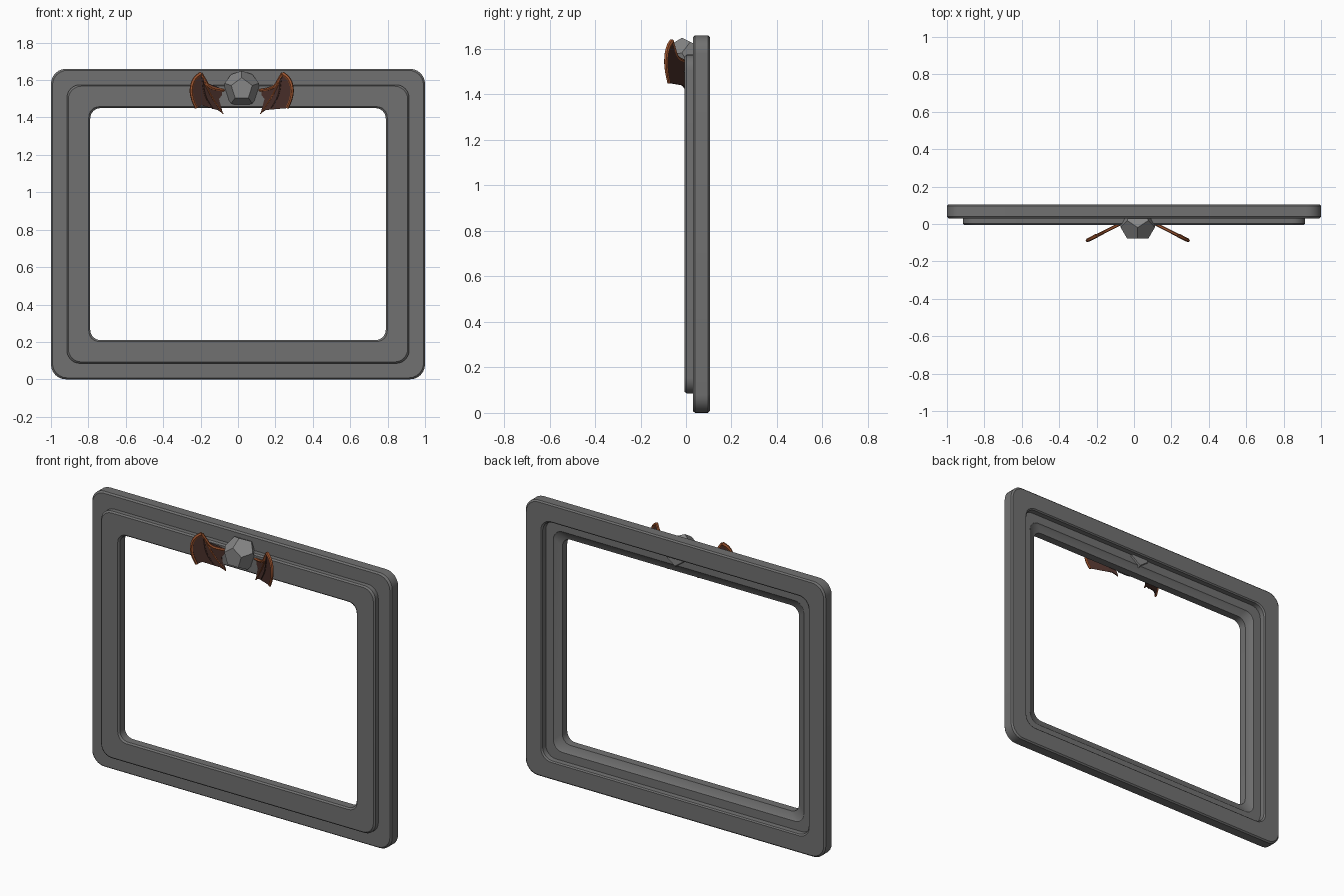
import bpy, bmesh, math
from mathutils import Vector

cube = bpy.data.objects.get("Cube")
if cube:
    bpy.data.objects.remove(cube)

HALF_W, HALF_H = 1.0, 0.83
CENTRE_X = 0.02  # ornament sits slightly off the middle


def material(name, rgb):
    m = bpy.data.materials.new(name)
    m.use_nodes = True
    colour = (*rgb, 1)
    m.diffuse_color = colour
    bsdf = next(n for n in m.node_tree.nodes if n.type == 'BSDF_PRINCIPLED')
    bsdf.inputs["Base Color"].default_value = colour
    return m


FRAME_GREY = material("frame grey", (0.165, 0.165, 0.165))
STONE_GREY = material("stone grey", (0.24, 0.24, 0.24))
BONE = material("burnt orange", (0.36, 0.095, 0.03))
SKIN = material("dark brown", (0.065, 0.028, 0.022))


def finish(bm, name, mat, smooth=None):
    bmesh.ops.recalc_face_normals(bm, faces=bm.faces)
    mesh = bpy.data.meshes.new(name)
    bm.to_mesh(mesh)
    bm.free()
    obj = bpy.data.objects.new(name, mesh)
    bpy.context.collection.objects.link(obj)
    mesh.materials.append(mat)
    if smooth:
        bpy.ops.object.select_all(action='DESELECT')
        obj.select_set(True)
        bpy.context.view_layer.objects.active = obj
        bpy.ops.object.shade_smooth_by_angle(angle=math.radians(smooth))
    return obj


def rounded_ring(inset, y, steps=6):
    """Rounded rectangle at a given inset from the outer edge."""
    radius = 0.08 - inset * 0.12
    points = []
    for corner, (sx, sz) in enumerate([(1, 1), (-1, 1), (-1, -1), (1, -1)]):
        cx = sx * (HALF_W - inset - radius)
        cz = sz * (HALF_H - inset - radius) + HALF_H
        for i in range(steps + 1):
            a = (corner + i / steps) * math.pi / 2
            points.append((cx + radius * math.cos(a), y, cz + radius * math.sin(a)))
    return points


def frame(name, profile):
    """Sweep a closed (inset, y) profile around the rectangle."""
    bm = bmesh.new()
    rings = [[bm.verts.new(p) for p in rounded_ring(*pt)] for pt in profile]
    n = len(rings[0])
    for k, ring in enumerate(rings):
        following = rings[(k + 1) % len(rings)]
        for i in range(n):
            j = (i + 1) % n
            bm.faces.new((ring[i], ring[j], following[j], following[i]))
    return finish(bm, name, FRAME_GREY, 30)


# Outer frame with a recess at the back, and the raised inner frame in front
frame("outer_frame", [(0, 0.04), (0, 0.097), (0.008, 0.105), (0.105, 0.105),
                      (0.112, 0.098), (0.116, 0.05), (0.116, 0.03), (0.008, 0.03)])
frame("inner_frame", [(0.085, 0.003), (0.085, 0.07), (0.165, 0.07), (0.172, 0.063),
                      (0.21, 0.05), (0.21, 0.003), (0.202, -0.006), (0.093, -0.006)])


# Twelve-sided stone, one face turned to the front with a corner upward
def stone(radius, centre):
    phi = (1 + math.sqrt(5)) / 2
    corners = [Vector((a, b, c)) for a in (-1, 1) for b in (-1, 1) for c in (-1, 1)]
    for a in (-1 / phi, 1 / phi):
        for b in (-phi, phi):
            corners += [Vector((0, a, b)), Vector((a, b, 0)), Vector((b, 0, a))]
    normal = Vector((1, 0, phi)).normalized()
    apex = Vector((phi, 0, 1 / phi))
    up = (apex - normal * apex.dot(normal)).normalized()
    side = up.cross(normal)
    bm = bmesh.new()
    for v in corners:
        local = Vector((v.dot(side), -v.dot(normal), v.dot(up)))
        bm.verts.new(centre + local * radius / math.sqrt(3))
    bmesh.ops.convex_hull(bm, input=bm.verts)
    bmesh.ops.dissolve_limit(bm, angle_limit=0.05, verts=bm.verts, edges=bm.edges)
    return finish(bm, "faceted_stone", STONE_GREY)


stone(0.098, Vector((CENTRE_X, 0, 1.553)))


# Bat wings, swept forward away from the stone
def wing_point(side, dx, z, forward=0.0):
    return Vector((CENTRE_X + side * dx, -0.5 * (dx - 0.1) - forward, z))


def membrane(name, side, outline):
    bm = bmesh.new()
    face = bm.faces.new([bm.verts.new(wing_point(side, *p, -0.003)) for p in outline])
    bmesh.ops.triangulate(bm, faces=[face])
    copy = bmesh.ops.extrude_face_region(bm, geom=bm.faces[:])["geom"]
    for v in copy:
        if isinstance(v, bmesh.types.BMVert):
            v.co.y -= 0.006
    return finish(bm, name, SKIN)


def bone(name, side, path, start, end, mat):
    """Tapered tube along a smooth path."""
    curve = bpy.data.curves.new(name, 'CURVE')
    curve.dimensions = '3D'
    curve.bevel_depth = 1
    curve.bevel_resolution = 1
    curve.resolution_u = 4
    curve.use_fill_caps = True
    spline = curve.splines.new('BEZIER')
    spline.bezier_points.add(len(path) - 1)
    for i, (bp, p) in enumerate(zip(spline.bezier_points, path)):
        bp.co = wing_point(side, *p, 0.003)
        bp.handle_left_type = bp.handle_right_type = 'AUTO'
        bp.radius = start + (end - start) * i / (len(path) - 1)
    curve.materials.append(mat)
    obj = bpy.data.objects.new(name, curve)
    bpy.context.collection.objects.link(obj)
    bpy.ops.object.select_all(action='DESELECT')
    obj.select_set(True)
    bpy.context.view_layer.objects.active = obj
    bpy.ops.object.convert(target='MESH')
    bpy.ops.object.shade_smooth_by_angle(angle=math.radians(50))


ROOT, WRIST, TIP = (0.08, 1.545), (0.175, 1.567), (0.218, 1.635)
OUTER = [TIP, (0.25, 1.608), (0.268, 1.56), (0.264, 1.505), (0.243, 1.45)]
TRAILING = [(0.215, 1.465), (0.19, 1.465), (0.155, 1.447), (0.13, 1.44), (0.1, 1.42),
            (0.122, 1.465), (0.122, 1.5), (0.1, 1.525)]

for side, label in ((1, "left"), (-1, "right")):
    membrane(label + "_wing_membrane", side,
             [ROOT, WRIST, (0.197, 1.6)] + OUTER + TRAILING)
    bone(label + "_wing_arm", side,
         [ROOT, (0.13, 1.55), WRIST, (0.197, 1.6), TIP], 0.008, 0.009, BONE)
    bone(label + "_wing_outer_spar", side, OUTER, 0.011, 0.008, BONE)
    # Finger bones fan from the top of the wing to the scalloped edge
    for i, end in enumerate([(0.1, 1.42), (0.155, 1.447)]):
        bend = (0.165 + 0.03 * i, 1.52)
        bone(f"{label}_wing_finger_{i + 1}", side,
             [(0.21, 1.615), bend, end], 0.006, 0.003, BONE if i == 0 else SKIN)
